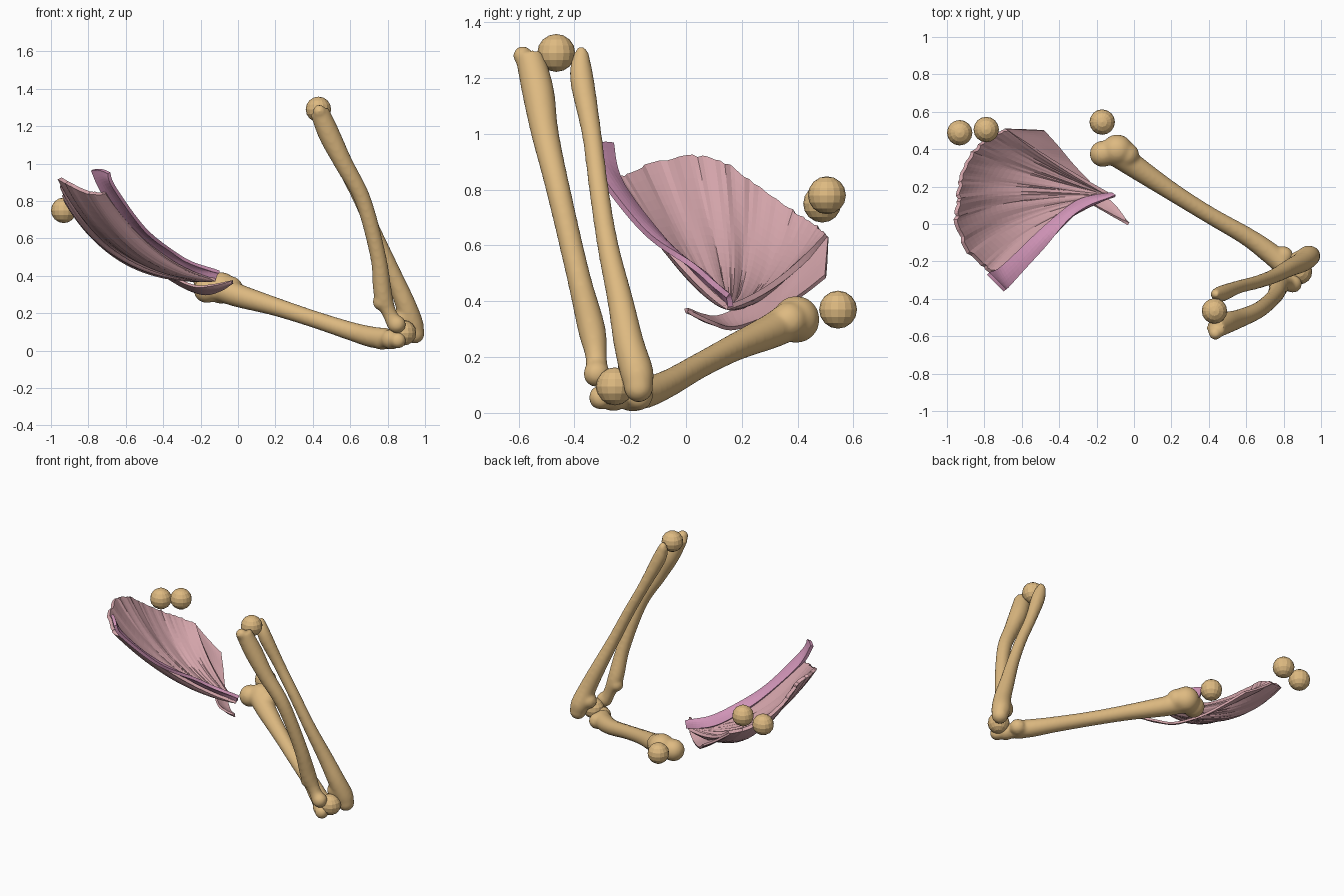
import bpy, bmesh, math, random
from mathutils import Vector

if "Cube" in bpy.data.objects:
    bpy.data.objects.remove(bpy.data.objects["Cube"])
random.seed(4)


def material(name, color):
    m = bpy.data.materials.new(name)
    m.use_nodes = True
    m.diffuse_color = (*color, 1)
    bsdf = m.node_tree.nodes["Principled BSDF"]
    bsdf.inputs["Base Color"].default_value = (*color, 1)
    bsdf.inputs["Roughness"].default_value = 0.8
    return m


BONE = material("bone tan", (0.73, 0.49, 0.22))
FAN = material("dusty pink", (0.65, 0.37, 0.40))
CREST = material("mauve pink", (0.64, 0.30, 0.48))


def along(points, t):
    """Smooth interpolation through points of any dimension, t from 0 to 1."""
    n = len(points) - 1
    i = min(int(t * n), n - 1)
    f = t * n - i
    p = [Vector(points[max(0, min(n, i + k))]) for k in (-1, 0, 1, 2)]
    return 0.5 * (2 * p[1] + (p[2] - p[0]) * f
                  + (2 * p[0] - 5 * p[1] + 4 * p[2] - p[3]) * f ** 2
                  + (3 * p[1] - p[0] - 3 * p[2] + p[3]) * f ** 3)


def finish(name, bm, mat, smooth=False):
    bmesh.ops.recalc_face_normals(bm, faces=bm.faces)
    for f in bm.faces:
        f.smooth = smooth
    mesh = bpy.data.meshes.new(name)
    bm.to_mesh(mesh)
    bm.free()
    mesh.materials.append(mat)
    ob = bpy.data.objects.new(name, mesh)
    bpy.context.collection.objects.link(ob)
    return ob


def ball(bm, center, radius, seg=16, rings=8):
    made = bmesh.ops.create_uvsphere(bm, u_segments=seg, v_segments=rings, radius=radius)
    bmesh.ops.translate(bm, verts=made["verts"], vec=center)


def bone(name, path, knobs):
    """Tapered shaft through (x, y, z, radius) points, fused with round knobs."""
    bm = bmesh.new()
    steps, sides, rings = 40, 20, []
    for s in range(steps + 1):
        p = along(path, s / steps)
        a = along(path, max(0, s - 1) / steps).xyz
        b = along(path, min(steps, s + 1) / steps).xyz
        d = (b - a).normalized()
        u = d.cross(Vector((1, 1, 0))).normalized()
        w = d.cross(u)
        rings.append([bm.verts.new(p.xyz + p.w * (u * math.cos(q) + w * math.sin(q)))
                      for q in (math.tau * k / sides for k in range(sides))])
    for r, r2 in zip(rings, rings[1:]):
        for k in range(sides):
            j = (k + 1) % sides
            bm.faces.new((r[k], r[j], r2[j], r2[k]))
    bm.faces.new(rings[0])
    bm.faces.new(rings[-1])
    for x, y, z, r in knobs:
        ball(bm, (x, y, z), r, 20, 12)
    ob = finish(name, bm, BONE, True)
    fuse = ob.modifiers.new("fuse", 'REMESH')
    fuse.mode = 'VOXEL'
    fuse.voxel_size = 0.01
    fuse.use_smooth_shade = True
    soft = ob.modifiers.new("soften", 'SMOOTH')
    soft.iterations = 10


def sheet(name, func, nu, nv, thick, mat):
    bm = bmesh.new()
    grid = [[bm.verts.new(func(i / nu, j / nv)) for j in range(nv + 1)] for i in range(nu + 1)]
    for i in range(nu):
        for j in range(nv):
            bm.faces.new((grid[i][j], grid[i + 1][j], grid[i + 1][j + 1], grid[i][j + 1]))
    bmesh.ops.remove_doubles(bm, verts=bm.verts, dist=0.0005)
    ob = finish(name, bm, mat)
    solid = ob.modifiers.new("thickness", 'SOLIDIFY')
    solid.thickness = thick
    solid.offset = 0


# Upper arm bone: shoulder head, shaft, and elbow condyles
bone("upper_arm_bone",
     [(-.10, .38, .335, .07), (0, .31, .295, .063), (.2, .175, .235, .05), (.4, .05, .17, .046),
      (.6, -.065, .105, .05), (.72, -.15, .072, .057), (.80, -.22, .065, .056)],
     [(-.09, .395, .335, .085), (-.167, .375, .325, .071), (-.04, .37, .33, .068),
      (.77, -.19, .063, .06), (.82, -.26, .06, .055), (.855, -.305, .055, .045),
      (.80, -.17, .06, .052)])

# Forearm bone that is broad at the wrist
bone("radius_bone",
     [(.435, -.56, 1.28, .052), (.49, -.53, 1.15, .058), (.565, -.505, 1.0, .05),
      (.67, -.458, .8, .044), (.75, -.388, .5, .043), (.775, -.338, .3, .05),
      (.81, -.322, .2, .039), (.845, -.32, .13, .045)],
     [(.435, -.585, 1.28, .036), (.765, -.33, .26, .046), (.85, -.32, .14, .049)])

# Forearm bone that is broad at the elbow
bone("ulna_bone",
     [(.435, -.372, 1.31, .018), (.46, -.375, 1.21, .043), (.555, -.338, 1.0, .036),
      (.655, -.312, .8, .036), (.745, -.28, .6, .039), (.832, -.235, .4, .047),
      (.895, -.205, .25, .055), (.932, -.175, .14, .06), (.952, -.17, .08, .046)],
     [(.44, -.375, 1.27, .032), (.945, -.17, .09, .053), (.88, -.195, .17, .052)])

# Joint markers
for label, spot in {"wrist": (.43, -.465, 1.29), "elbow": (.885, -.255, .095),
                    "shoulder": (-.17, .545, .37), "inner_collar": (-.932, .488, .75),
                    "outer_collar": (-.79, .505, .78)}.items():
    bm = bmesh.new()
    ball(bm, spot, 0.068)
    finish(label + "_joint_ball", bm, BONE)

# Shoulder blade: a cupped fan running from its rim to a narrow neck
RIM = [(-.71, -.27, .85), (-.78, -.24, .84), (-.88, -.15, .88), (-.945, 0, .915),
       (-.94, .12, .90), (-.92, .25, .81), (-.87, .37, .73), (-.78, .46, .67),
       (-.68, .505, .635)]
NECK = Vector((-.12, .15, .38))
jitter = [random.uniform(-1, 1) for _ in range(61)]


def fan_point(u, v):
    rim = along(RIM, u)
    rough = jitter[round(u * 60)]
    rim += (rim - NECK) * 0.01 * rough
    bend = math.sin(math.pi * u)
    ctrl = (rim + NECK) / 2 + Vector((-.04 - .12 * bend, .08 * (1 - u),
                                      -.15 + .07 * u - .14 * bend))
    p = rim * (1 - v) ** 2 + ctrl * 2 * v * (1 - v) + NECK * v * v
    p.z += (0.004 * math.sin(u * 40) + 0.003 * rough) * math.sin(math.pi * v)
    return p


sheet("shoulder_blade_fan", fan_point, 60, 24, 0.022, FAN)


def strip(edge_a, edge_b, wave):
    def func(u, v):
        p = along(edge_a, u).lerp(along(edge_b, u), v)
        p.z += wave * math.sin(math.pi * v) * (1 - 0.3 * math.sin(u * 25))
        return p
    return func


# Back border flap, tilted up toward the arm and ending in a pointed tip
sheet("shoulder_blade_flap",
      strip([(-.03, .005, .365), (-.09, .09, .325), (-.18, .17, .303), (-.3, .29, .345),
             (-.4, .41, .42), (-.48, .5, .49)],
            [(-.03, 0, .375), (-.14, .06, .35), (-.25, .13, .35), (-.42, .3, .435),
             (-.58, .43, .54), (-.69, .51, .63)],
            -0.006), 36, 8, 0.014, FAN)

# Raised crest along the front border
sheet("shoulder_blade_crest",
      strip([(-.78, -.265, .965), (-.71, -.23, .82), (-.55, -.08, .62), (-.4, .05, .49),
             (-.28, .13, .42), (-.12, .16, .38)],
            [(-.69, -.355, .95), (-.66, -.325, .87), (-.5, -.15, .65), (-.35, .02, .53),
             (-.25, .09, .47), (-.10, .15, .42)],
            0.01), 40, 6, 0.02, CREST)
